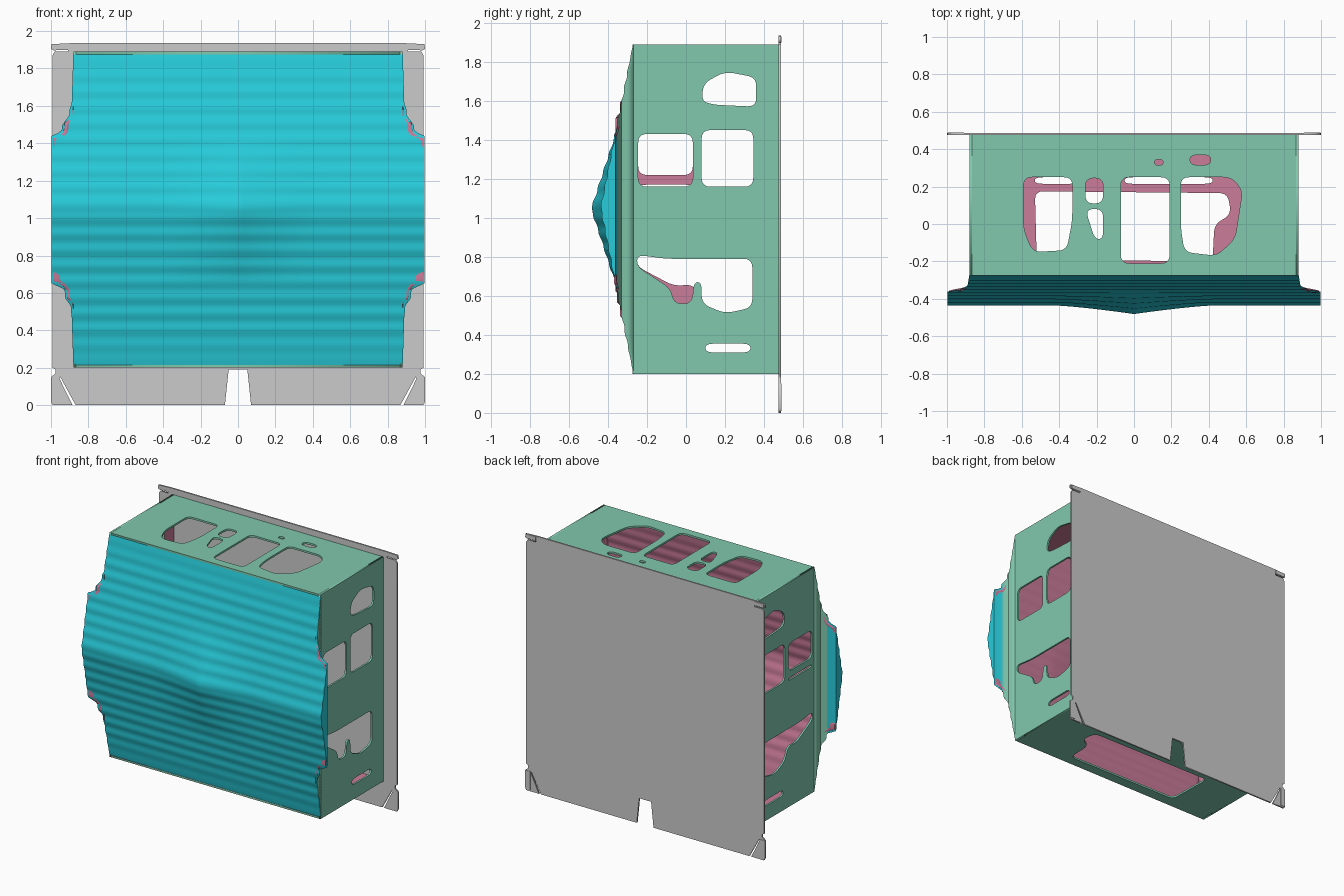
import bpy, bmesh, math
from mathutils import Matrix, Vector

if "Cube" in bpy.data.objects:
    bpy.data.objects.remove(bpy.data.objects["Cube"])


def mat(name, rgb):
    m = bpy.data.materials.new(name)
    m.diffuse_color = (*rgb, 1)
    m.use_nodes = True
    m.node_tree.nodes["Principled BSDF"].inputs["Base Color"].default_value = m.diffuse_color
    return m


GREEN = mat("green", (0.22, 0.58, 0.42))
CYAN = mat("cyan", (0.02, 0.6, 0.7))
PINK = mat("pink", (0.6, 0.2, 0.32))


def rect(u0, v0, u1, v1):
    return [(u0, v0), (u1, v0), (u1, v1), (u0, v1)]


def rounded(pts, r):
    """Round every corner of a polygon."""
    out = []
    for i, p in enumerate(pts):
        p, a, b = Vector(p), Vector(pts[i - 1]), Vector(pts[(i + 1) % len(pts)])
        s = p + (a - p).normalized() * min(r, (a - p).length * 0.45)
        e = p + (b - p).normalized() * min(r, (b - p).length * 0.45)
        for k in range(6):
            t = k / 5
            out.append(s * (1 - t) ** 2 + p * 2 * t * (1 - t) + e * t * t)
    return out


def panel(name, outline, holes, axes, origin, thick, inside=None):
    """Flat sheet with holes, cut from 2D curves; the inside face is pink."""
    cu = bpy.data.curves.new(name + "_outline", 'CURVE')
    cu.dimensions = '2D'
    cu.fill_mode = 'BOTH'
    cu.extrude = thick / 2
    for pts in [outline] + [rounded(h, 0.045) for h in holes]:
        s = cu.splines.new('POLY')
        s.points.add(len(pts) - 1)
        for q, p in zip(s.points, pts):
            q.co = (p[0], p[1], 0, 1)
        s.use_cyclic_u = True
    tmp = bpy.data.objects.new(name + "_outline", cu)
    bpy.context.collection.objects.link(tmp)
    dg = bpy.context.evaluated_depsgraph_get()
    me = bpy.data.meshes.new_from_object(tmp.evaluated_get(dg))
    bpy.data.objects.remove(tmp)
    me.name = name
    m = Matrix(axes).transposed().to_4x4()
    m.translation = origin
    bm = bmesh.new()
    bm.from_mesh(me)
    bm.transform(m)
    bmesh.ops.remove_doubles(bm, verts=bm.verts, dist=1e-5)
    bmesh.ops.recalc_face_normals(bm, faces=bm.faces)
    me.materials.clear()
    if inside:
        me.materials.append(GREEN)
        me.materials.append(PINK)
    for f in bm.faces:
        f.material_index = int(bool(inside) and f.normal.dot(Vector(inside)) > 0.5)
    bm.to_mesh(me)
    bm.free()
    ob = bpy.data.objects.new(name, me)
    bpy.context.collection.objects.link(ob)
    return ob


X, Y, Z = (1, 0, 0), (0, 1, 0), (0, 0, 1)
T = 0.014

# side walls with openings (y, z)
shared = [rect(.10, .31, .33, .355), rect(.08, 1.16, .345, 1.45),
          [(.08, 1.6), (.14, 1.58), (.36, 1.57), (.36, 1.72), (.2, 1.75), (.09, 1.69)]]
right_holes = shared + [
    rect(-.245, 1.16, .035, 1.43),
    [(-.25, .81), (-.1, .79), (.34, .79), (.34, .54), (.2, .51), (.08, .56), (.08, .67),
     (.04, .67), (.03, .56), (-.06, .56), (-.08, .64), (-.25, .75)]]
left_holes = shared + [
    rect(-.245, 1.22, .035, 1.43), rect(-.24, 1.15, .035, 1.17),
    [(-.25, .81), (-.1, .79), (.34, .79), (.34, .54), (.2, .51), (.08, .56), (.04, .66),
     (-.06, .65), (-.25, .75)]]
side = rect(-.275, .20, .477, 1.89)
panel("right_wall", side, right_holes, (Y, Z, X), (.873, 0, 0), T, (-1, 0, 0))
panel("left_wall", side, left_holes, (Y, Z, X), (-.873, 0, 0), T, X)

# top and bottom walls with openings (x, y)
top_holes = [
    [(-.59, .25), (-.33, .25), (-.33, .02), (-.36, -.14), (-.54, -.15), (-.59, -.03)],
    rect(-.26, .11, -.165, .245), [(-.26, .08), (-.165, .08), (-.165, -.08), (-.21, -.08)],
    rect(-.07, -.21, .19, .25),
    [(.25, .25), (.52, .25), (.58, .18), (.54, -.08), (.44, -.17), (.27, -.15), (.25, -.02)],
    rect(.11, .315, .155, .345), rect(.30, .315, .41, .37)]
bottom_holes = [
    [(-.52, -.19), (.42, -.2), (.43, 0), (.52, .05), (.50, .165), (-.53, .175)],
    rect(-.53, .215, -.30, .25), rect(-.05, .215, .42, .25)]
lid = rect(-.866, -.275, .866, .477)
panel("top_wall", lid, top_holes, (X, Y, Z), (0, 0, 1.883), T, (0, 0, -1))
panel("bottom_wall", lid, bottom_holes, (X, Y, Z), (0, 0, .207), T, Z)

# back plate: notch at the bottom, slit tabs at the corners
half = [(.05, .19), (.07, 0), (.868, 0), (.95, .15), (.956, .145), (.885, 0), (.99, 0),
        (1, .02), (1, .15), (.975, .17), (.975, .19), (.992, .2), (.992, 1.87), (.98, 1.89),
        (.91, 1.89), (.91, 1.9), (.985, 1.897), (1, 1.905), (.997, 1.93), (.9, 1.935)]
plate = half + [(-x, z) for x, z in reversed(half)]
panel("back_plate", plate, [], (X, Z, (0, -1, 0)), (0, .481, 0), .012)

# thin folded lips on the plate's corner tabs
for sx in (-1, 1):
    for z, h in ((1.915, .03), (.08, .14)):
        bpy.ops.mesh.primitive_cube_add(size=1, location=(sx * .95, .483, z))
        lip = bpy.context.object
        lip.name = "plate_corner_lip"
        lip.scale = (.08 if h < .1 else .04, .014, h)
        if h > .1:
            lip.location.x = sx * .976

# front cover: shallow ridged sheet whose sides flare out from the walls
FLARE = [(-.27, .88), (-.33, .89), (-.35, .93), (-.362, .998), (-9, 1.0)]


def flare_x(y):
    for (y0, x0), (y1, x1) in zip(FLARE, FLARE[1:]):
        if y >= y1:
            return x0 + (x1 - x0) * min(1, max(0, (y0 - y) / (y0 - y1)))
    return 1.0


NX, NZ = 64, 120
bm = bmesh.new()
rows = []
for j in range(NZ + 1):
    z = .20 + 1.69 * j / NZ
    k = 1 - abs(z - 1.05) / .85
    ys = -.27 - .168 * max(0, k) + .003 * math.sin(z * 74) * min(1, 4 * max(0, k))
    skirt = [max(ys, y) for y in (-.27, -.30, -.33, -.342, -.35, -.362)]
    row = [(-flare_x(y), y, z) for y in skirt]
    w = flare_x(ys)
    for i in range(NX + 1):
        x = w * (2 * i / NX - 1)
        bump = .048 * max(0, 1 - abs(x) / .42) ** 1.3 * max(0, 1 - abs(z - 1.04) / .38)
        row.append((x, ys - bump, z))
    row += [(flare_x(y), y, z) for y in reversed(skirt)]
    rows.append([bm.verts.new(p) for p in row])
n = len(rows[0])
for a, b in zip(rows, rows[1:]):
    for i in range(n - 1):
        f = bm.faces.new((a[i], a[i + 1], b[i + 1], b[i]))
        f.material_index = int(i < 4 or i > n - 6)
bmesh.ops.remove_doubles(bm, verts=bm.verts, dist=1e-4)
me = bpy.data.meshes.new("front_cover")
bm.to_mesh(me)
bm.free()
for m in (CYAN, GREEN, PINK, PINK):
    me.materials.append(m)
cover = bpy.data.objects.new("front_cover", me)
bpy.context.collection.objects.link(cover)
sol = cover.modifiers.new("thickness", 'SOLIDIFY')
sol.thickness = .012
sol.offset = -1
sol.material_offset = 2
bpy.ops.object.select_all(action='DESELECT')
cover.select_set(True)
bpy.context.view_layer.objects.active = cover
bpy.ops.object.shade_smooth_by_angle(angle=math.radians(35))
